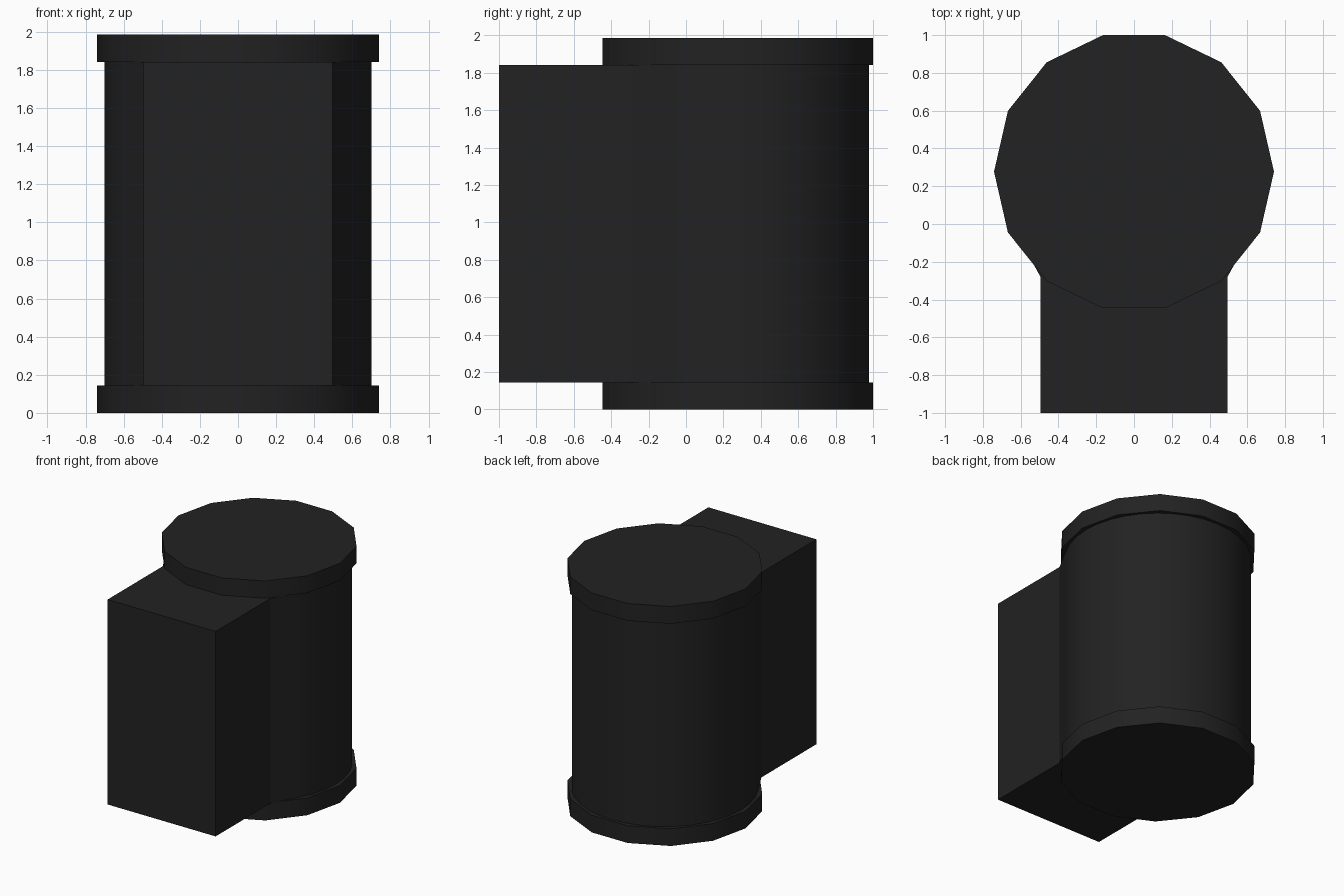
import bpy, bmesh
from math import radians, cos, sin, pi

if "Cube" in bpy.data.objects:
    bpy.data.objects.remove(bpy.data.objects["Cube"], do_unlink=True)

CENTRE_Y = 0.277
CAP_HEIGHT = 0.143
TOP = 1.985

black = bpy.data.materials.new("matte_black")
black.use_nodes = True
colour = (0.016, 0.016, 0.016, 1)
black.diffuse_color = colour
black.node_tree.nodes["Principled BSDF"].inputs["Base Color"].default_value = colour


def extrude_outline(name, outline, low, high, angle):
    """Extrude a flat outline upward into a closed solid."""
    bm = bmesh.new()
    base = bm.faces.new([bm.verts.new((x, y, low)) for x, y in outline])
    top = bmesh.ops.extrude_face_region(bm, geom=[base], use_keep_orig=True)
    moved = [v for v in top["geom"] if isinstance(v, bmesh.types.BMVert)]
    bmesh.ops.translate(bm, verts=moved, vec=(0, 0, high - low))
    bmesh.ops.recalc_face_normals(bm, faces=bm.faces)
    mesh = bpy.data.meshes.new(name)
    bm.to_mesh(mesh)
    bm.free()
    mesh.materials.append(black)
    obj = bpy.data.objects.new(name, mesh)
    bpy.context.collection.objects.link(obj)
    bpy.ops.object.select_all(action="DESELECT")
    obj.select_set(True)
    bpy.context.view_layer.objects.active = obj
    bpy.ops.object.shade_smooth_by_angle(angle=radians(angle))
    return obj


def arc(radius, start, end, steps):
    """Points on a circle around the barrel axis."""
    angles = [start + (end - start) * i / steps for i in range(steps + 1)]
    return [(radius * cos(a), CENTRE_Y + radius * sin(a)) for a in angles]


# Housing: round barrel at the back joined to a square block at the front
block = [(-0.495, -0.28), (-0.495, -1), (0.495, -1), (0.495, -0.28)]
barrel = arc(0.702, radians(-30), radians(210), 24)
extrude_outline("housing", block + barrel, CAP_HEIGHT, TOP - CAP_HEIGHT, 25)

# Fourteen-sided end caps
cap = arc(0.741, 0, 2 * pi, 14)[:-1]
extrude_outline("bottom_cap", cap, 0, CAP_HEIGHT, 30)
extrude_outline("top_cap", cap, TOP - CAP_HEIGHT, TOP, 30)
